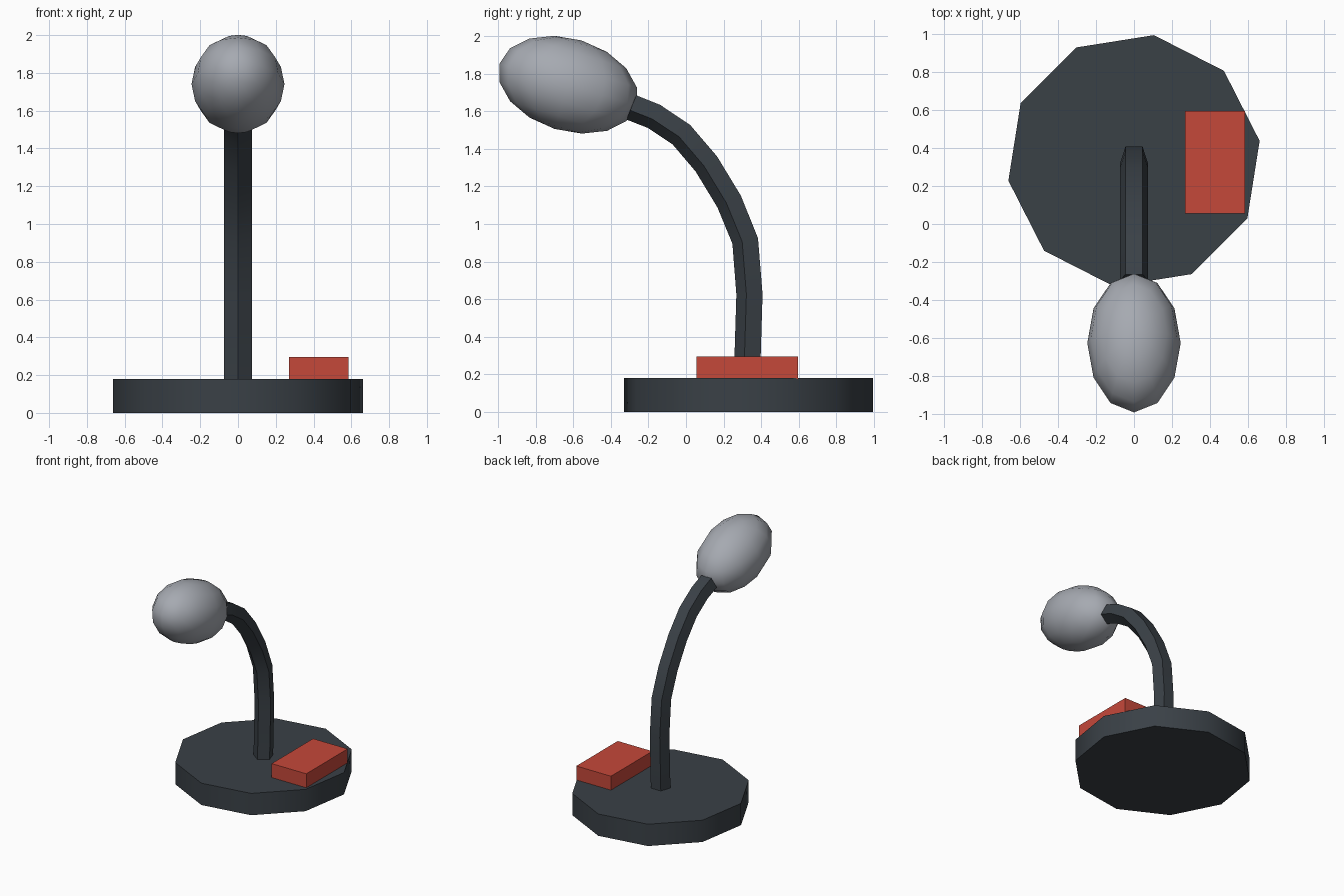
import bpy, bmesh, math
from mathutils import Vector, Matrix

if "Cube" in bpy.data.objects:
    bpy.data.objects.remove(bpy.data.objects["Cube"])


def material(name, rgb):
    m = bpy.data.materials.new(name)
    m.diffuse_color = (*rgb, 1)
    m.use_nodes = True
    m.node_tree.nodes["Principled BSDF"].inputs["Base Color"].default_value = m.diffuse_color
    return m


slate = material("dark slate", (0.042, 0.052, 0.062))
grey = material("light grey", (0.38, 0.40, 0.44))
red = material("red", (0.56, 0.065, 0.042))


def finish(name, bm, mat, smooth_angle=None):
    bmesh.ops.recalc_face_normals(bm, faces=bm.faces)
    me = bpy.data.meshes.new(name)
    bm.to_mesh(me)
    bm.free()
    me.materials.append(mat)
    ob = bpy.data.objects.new(name, me)
    bpy.context.collection.objects.link(ob)
    if smooth_angle:
        bpy.ops.object.select_all(action='DESELECT')
        ob.select_set(True)
        bpy.context.view_layer.objects.active = ob
        bpy.ops.object.shade_smooth_by_angle(angle=math.radians(smooth_angle))
    return ob


def loft(name, rings, mat, smooth_angle):
    """Skin closed rings of points, capped at both ends."""
    bm = bmesh.new()
    vs = [[bm.verts.new(p) for p in ring] for ring in rings]
    n = len(vs[0])
    for a, b in zip(vs, vs[1:]):
        for i in range(n):
            j = (i + 1) % n
            bm.faces.new((a[i], a[j], b[j], b[i]))
    bm.faces.new(vs[0])
    bm.faces.new(vs[-1])
    return finish(name, bm, mat, smooth_angle)


# Base: ten-sided disc
disc = [math.radians(9 + 36 * k) for k in range(10)]
loft("base", [[(0.67 * math.cos(a), 0.333 + 0.67 * math.sin(a), z) for a in disc]
              for z in (0, 0.18)], slate, 40)

# Curved arm: pentagon swept along a bent path in the yz plane
path = [Vector((0, y, z)) for y, z in (
    (0.331, 0.17), (0.345, 0.626), (0.322, 0.912), (0.236, 1.123),
    (0.114, 1.324), (-0.02, 1.481), (-0.167, 1.579), (-0.288, 1.627))]
rings = []
for i, p in enumerate(path):
    t = (path[min(i + 1, len(path) - 1)] - path[max(i - 1, 0)]).normalized()
    inward = Vector((0, -t.z, t.y))
    rings.append([p + 0.077 * (inward * math.cos(k * math.tau / 5)
                               + Vector((1, 0, 0)) * math.sin(k * math.tau / 5))
                  for k in range(5)])
loft("arm", rings, slate, 40)

# Lamp head: tilted egg-shaped ellipsoid
bm = bmesh.new()
bmesh.ops.create_uvsphere(bm, u_segments=12, v_segments=8, radius=1)
bm.transform(Matrix.Translation((0, -0.627, 1.741))
             @ Matrix.Rotation(math.radians(-17), 4, 'X')
             @ Matrix.Diagonal((0.246, 0.382, 0.246, 1)))
finish("lamp_head", bm, grey, 60)

# Switch block on the base
bm = bmesh.new()
bmesh.ops.create_cube(bm, size=1)
bm.transform(Matrix.Translation((0.427, 0.325, 0.235))
             @ Matrix.Diagonal((0.316, 0.54, 0.12, 1)))
finish("switch", bm, red)
